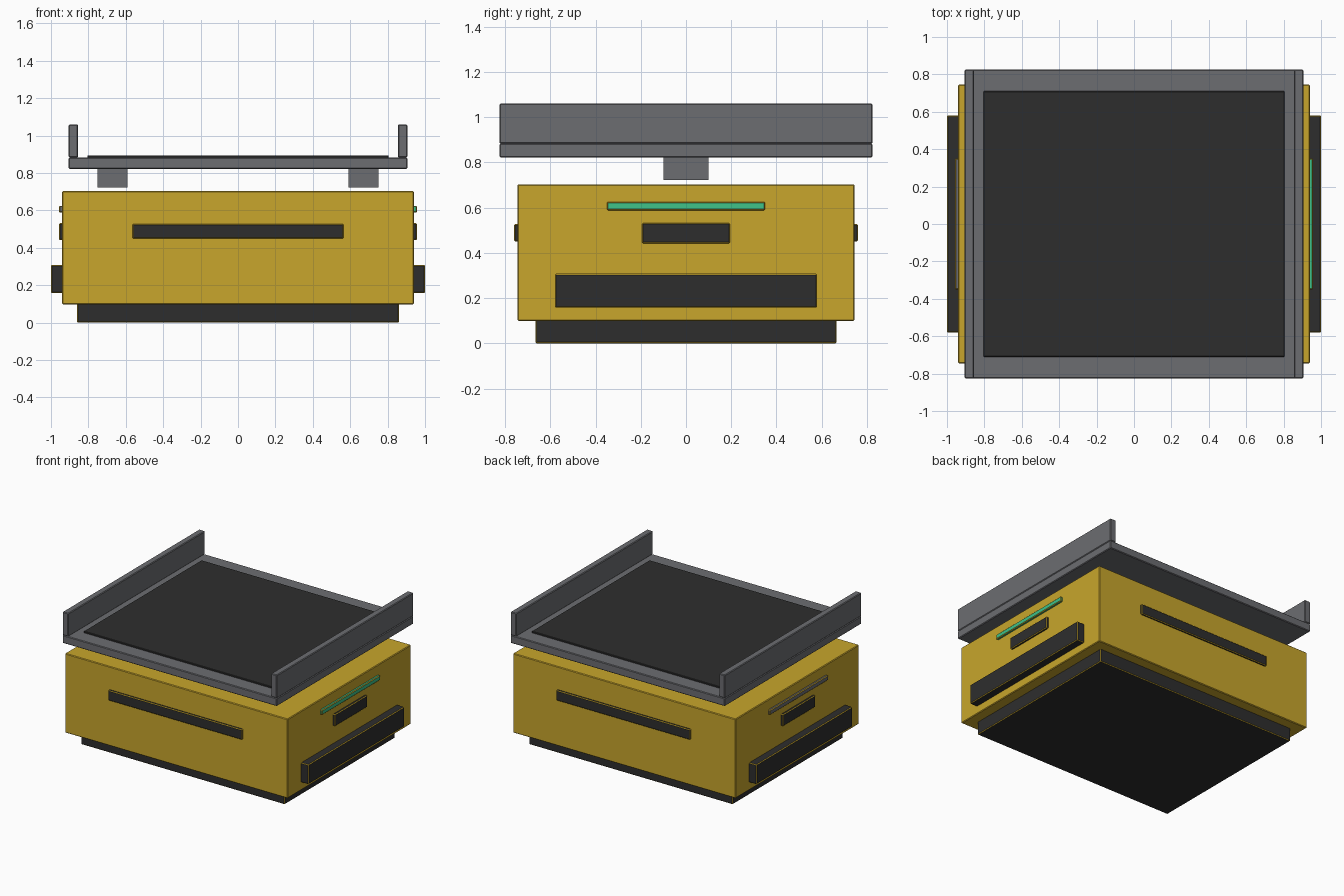
import bpy

cube = bpy.data.objects.get("Cube")
if cube:
    bpy.data.objects.remove(cube, do_unlink=True)


def make_material(name, color):
    mat = bpy.data.materials.new(name)
    mat.use_nodes = True
    mat.diffuse_color = (*color, 1)
    mat.node_tree.nodes["Principled BSDF"].inputs["Base Color"].default_value = (*color, 1)
    return mat


yellow = make_material("yellow paint", (0.58, 0.38, 0.025))
dark = make_material("dark rubber", (0.027, 0.027, 0.027))
grey = make_material("grey metal", (0.15, 0.153, 0.165))
green = make_material("green light", (0.05, 0.54, 0.25))


def box(name, low, high, mat, edge_mat=None, bevel=0.005):
    """Box between two corners, with an optional coloured bevel."""
    bpy.ops.mesh.primitive_cube_add(size=1)
    ob = bpy.context.object
    ob.name = name
    for v in ob.data.vertices:
        v.co = [h if c > 0 else l for c, l, h in zip(v.co, low, high)]
    ob.data.materials.append(mat)
    if edge_mat:
        ob.data.materials.append(edge_mat)
    if bevel:
        mod = ob.modifiers.new("edge bevel", "BEVEL")
        mod.width = bevel
        mod.segments = 1
        mod.material = 1 if edge_mat else 0
    return ob


def side_box(name, side, x, y, z, mat, edge_mat=None, bevel=0.005):
    """Box on one side, symmetric in y."""
    xs = sorted(side * v for v in x)
    return box(name, (xs[0], -y, z[0]), (xs[1], y, z[1]), mat, edge_mat, bevel)


# Chassis
box("base", (-0.86, -0.665, 0), (0.86, 0.665, 0.11), dark, yellow)
box("body", (-0.94, -0.745, 0.098), (0.94, 0.745, 0.703), yellow)

# Front and back vents
for name, side in (("front", -1), ("back", 1)):
    ys = sorted((side * 0.73, side * 0.76))
    box(name + "_vent", (-0.565, ys[0], 0.45), (0.565, ys[1], 0.528), dark, yellow)

# Side parts: bumpers, panels, light strips, lifts and rails
for name, side, light in (("left", 1, green), ("right", -1, grey)):
    side_box(name + "_bumper", side, (0.92, 1.0), 0.58, (0.158, 0.308), dark, yellow)
    side_box(name + "_panel", side, (0.92, 0.957), 0.195, (0.442, 0.532), dark, yellow)
    side_box(name + "_light_strip", side, (0.92, 0.957), 0.35, (0.588, 0.625), light, yellow)
    side_box(name + "_lift_block", side, (0.59, 0.75), 0.1, (0.723, 0.83), grey, bevel=0)
    side_box(name + "_rail", side, (0.855, 0.905), 0.825, (0.883, 1.06), grey)

# Load tray
box("tray", (-0.905, -0.825, 0.822), (0.905, 0.825, 0.883), grey)
box("belt", (-0.805, -0.71, 0.87), (0.805, 0.71, 0.895), dark, bevel=0.003)
